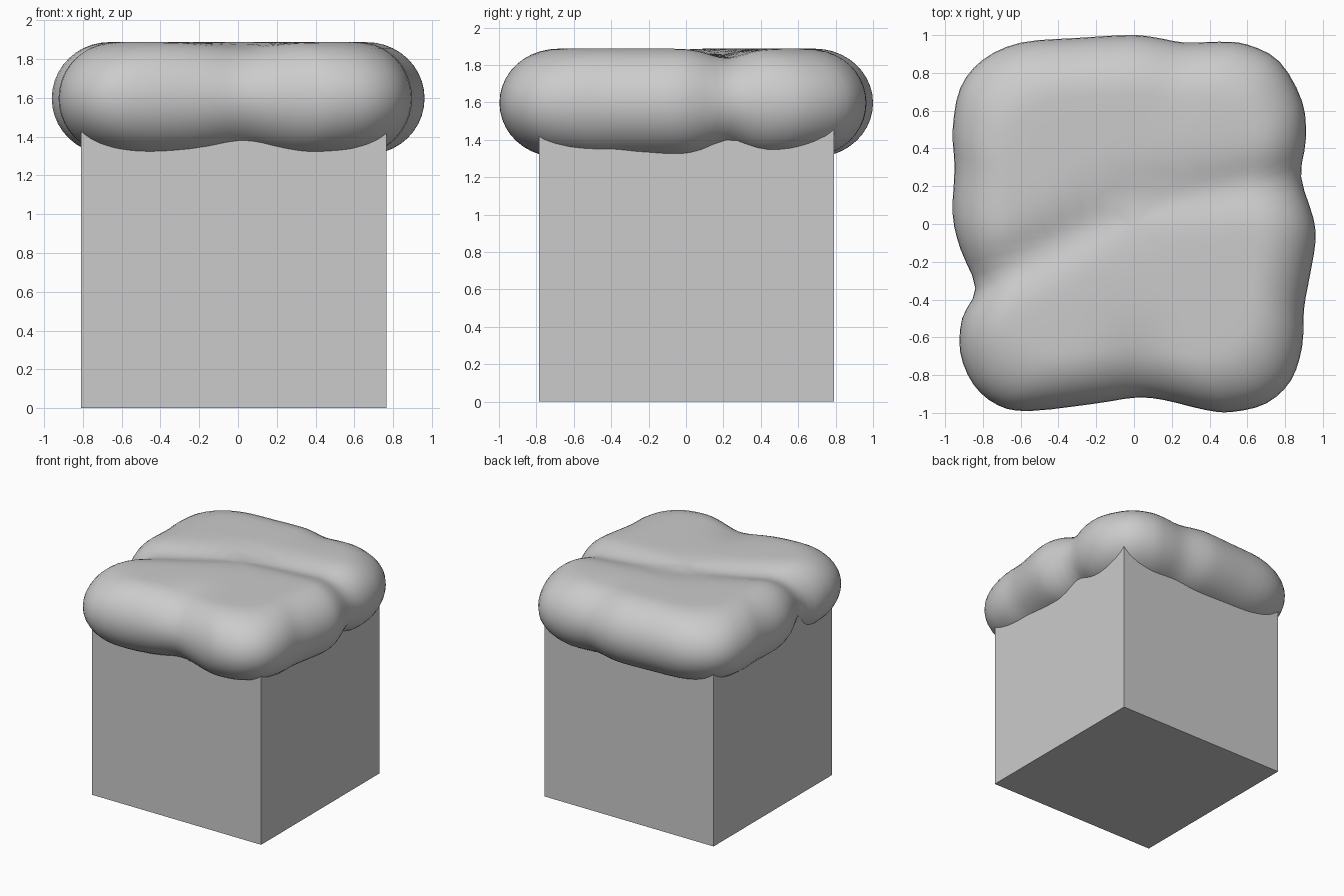
import bpy, bmesh, math
from mathutils import Vector

if "Cube" in bpy.data.objects:
    bpy.data.objects.remove(bpy.data.objects["Cube"])


def make_object(name, bm):
    mesh = bpy.data.meshes.new(name)
    bmesh.ops.recalc_face_normals(bm, faces=bm.faces)
    bm.to_mesh(mesh)
    bm.free()
    obj = bpy.data.objects.new(name, mesh)
    bpy.context.collection.objects.link(obj)
    return obj


# Plain block
bm = bmesh.new()
bmesh.ops.create_cube(bm, size=1.575)
bmesh.ops.translate(bm, verts=bm.verts, vec=(-0.0225, 0.0025, 0.7875))
make_object("block", bm)

# Snow cap outline seen from above, counter-clockwise
OUTLINE = [Vector(p) for p in (
    (0.96, -0.10), (0.95, 0.03), (0.885, 0.25), (0.91, 0.45), (0.89, 0.65),
    (0.77, 0.86), (0.60, 0.95), (0.45, 0.965), (0.27, 0.96), (0.10, 0.99),
    (-0.03, 1.0), (-0.30, 0.985), (-0.60, 0.96), (-0.80, 0.87), (-0.92, 0.72),
    (-0.96, 0.50), (-0.95, 0.30), (-0.96, 0.05), (-0.92, -0.13), (-0.84, -0.34),
    (-0.91, -0.50), (-0.92, -0.68), (-0.85, -0.85), (-0.72, -0.96), (-0.55, -0.99),
    (-0.20, -0.95), (0.0, -0.92), (0.15, -0.93), (0.38, -0.985), (0.52, -0.995),
    (0.70, -0.95), (0.83, -0.83), (0.89, -0.65), (0.90, -0.45), (0.93, -0.28))]

# Grooves between the lobes: start, end, depth at start, depth at end, width
GROOVES = [((-0.9, -0.36), (0.0, 0.13), 0.06, 0.035, 0.13),
           ((0.0, 0.13), (0.95, 0.26), 0.035, 0.055, 0.13),
           ((0.02, -1.0), (0.02, -0.75), 0.05, 0.03, 0.2),
           ((0.27, 1.0), (0.27, 0.75), 0.02, 0.01, 0.15)]


def smooth_loop(pts, steps):
    out, n = [], len(pts)
    for i in range(n):
        a, b, c, d = (pts[(i + k) % n] for k in (-1, 0, 1, 2))
        for s in range(steps):
            t = s / steps
            out.append(0.5 * (2 * b + (c - a) * t + (2 * a - 5 * b + 4 * c - d) * t * t
                              + (3 * b - a - 3 * c + d) * t ** 3))
    return out


def groove_depth(p):
    deepest = 0.0
    for a, b, da, db, w in GROOVES:
        a, b = Vector(a), Vector(b)
        t = max(0, min(1, (p - a).dot(b - a) / (b - a).length_squared))
        dist = (p - a.lerp(b, t)).length
        deepest = max(deepest, (da + (db - da) * t) * math.exp(-(dist / w) ** 2))
    return deepest


MID, HALF, EDGE = 1.597, 0.29, 0.31


def cap_point(p, scale, lift):
    q = p * scale
    return (q.x, q.y, MID + lift * (HALF - groove_depth(q)))


# Snow cap: rounded rim, nearly flat grooved top and underside
rim = [(1 - EDGE * (1 - math.cos(a)), math.sin(a))
       for a in (math.pi / 2 * i / 10 for i in range(-10, 11))]
inner = [0.1, 0.2, 0.3, 0.4, 0.5, 0.6]
profile = ([(s, -1) for s in inner] + rim + [(s, 1) for s in reversed(inner)])
loop = smooth_loop(OUTLINE, 3)
bm = bmesh.new()
rings = [[bm.verts.new(cap_point(p, s, h)) for p in loop] for s, h in profile]
n = len(loop)
for lower, upper in zip(rings, rings[1:]):
    for i in range(n):
        j = (i + 1) % n
        bm.faces.new((lower[i], lower[j], upper[j], upper[i]))
for ring, h in ((rings[0], -1), (rings[-1], 1)):
    centre = bm.verts.new(cap_point(Vector((0, 0)), 1, h))
    for i in range(n):
        bm.faces.new((ring[i], ring[(i + 1) % n], centre))
for f in bm.faces:
    f.smooth = True
make_object("snow_cap", bm)
